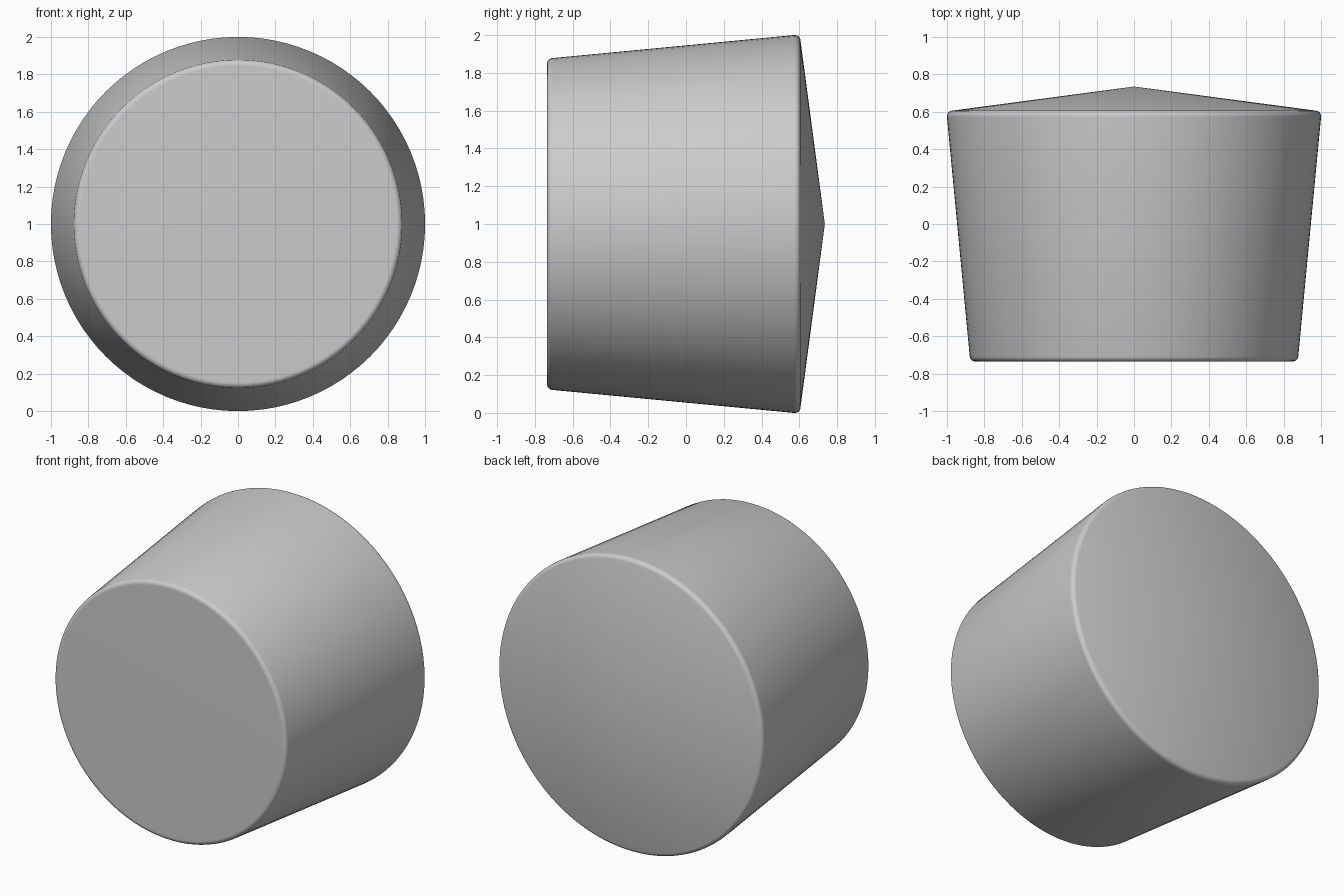
import bpy
import bmesh
from math import radians, tan, pi
from mathutils import Vector, Matrix

cube = bpy.data.objects.get("Cube")
if cube:
    bpy.data.objects.remove(cube)

SEGMENTS = 96
AXIS_HEIGHT = 1.0


def fillet(before, corner, after, radius, steps=6):
    """Arc points rounding a profile corner."""
    a = (before - corner).normalized()
    b = (after - corner).normalized()
    half = a.angle(b) / 2
    start = corner + a * (radius / tan(half))
    centre = corner + (a + b).normalized() * (radius / abs(tan(half) * (1 + tan(half) ** -2) ** -0.5))
    if abs(tan(half)) > 0:
        centre = start + (centre - start).normalized() * radius
    spoke = start - centre
    turn = pi - 2 * half
    return [centre + Matrix.Rotation(turn * i / steps, 2) @ spoke for i in range(steps + 1)]


# Half profile as (radius, y): flat front, flared side, shallow cone at the back
front = Vector((0, -0.735))
front_rim = Vector((0.873, -0.735))
back_rim = Vector((1.003, 0.601))
tip = Vector((0, 0.735))
profile = [front]
profile += fillet(front, front_rim, back_rim, 0.03)
profile += fillet(front_rim, back_rim, tip, 0.03)
profile.append(tip)

# Revolve the profile around the y axis
bm = bmesh.new()
verts = [bm.verts.new((p.x, p.y, AXIS_HEIGHT)) for p in profile]
edges = [bm.edges.new(pair) for pair in zip(verts, verts[1:])]
bmesh.ops.spin(bm, geom=verts + edges, cent=(0, 0, AXIS_HEIGHT), axis=(0, 1, 0),
               angle=2 * pi, steps=SEGMENTS, use_duplicate=False)
bmesh.ops.remove_doubles(bm, verts=bm.verts, dist=0.0005)
bmesh.ops.recalc_face_normals(bm, faces=bm.faces)
mesh = bpy.data.meshes.new("tapered_plug")
bm.to_mesh(mesh)
bm.free()
plug = bpy.data.objects.new("tapered_plug", mesh)
bpy.context.collection.objects.link(plug)

# Plain grey material
grey = bpy.data.materials.new("light_grey")
grey.use_nodes = True
colour = (0.6, 0.6, 0.6, 1)
grey.diffuse_color = colour
grey.node_tree.nodes["Principled BSDF"].inputs["Base Color"].default_value = colour
mesh.materials.append(grey)

# Smooth shading
bpy.ops.object.select_all(action="DESELECT")
plug.select_set(True)
bpy.context.view_layer.objects.active = plug
bpy.ops.object.shade_smooth_by_angle(angle=radians(30))
